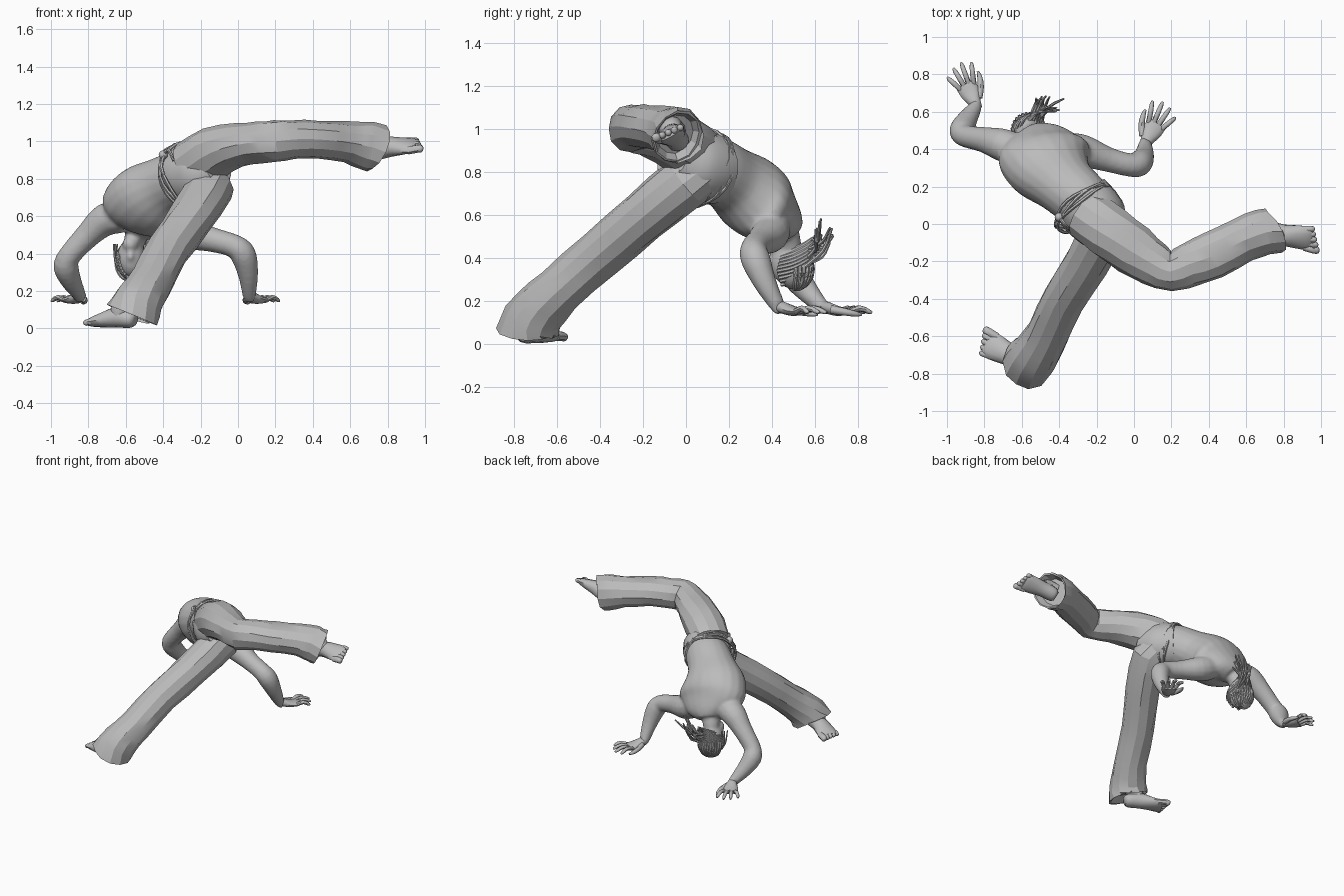
import bpy, bmesh, math, random
from mathutils import Vector as V

random.seed(4)
if "Cube" in bpy.data.objects:
    bpy.data.objects.remove(bpy.data.objects["Cube"])

grey = bpy.data.materials.new("plain grey")
grey.use_nodes = True
grey.diffuse_color = (0.5, 0.5, 0.5, 1)
grey.node_tree.nodes["Principled BSDF"].inputs["Base Color"].default_value = (0.5, 0.5, 0.5, 1)


def finish(name, bm, angle=45):
    bmesh.ops.recalc_face_normals(bm, faces=bm.faces)
    me = bpy.data.meshes.new(name)
    bm.to_mesh(me)
    bm.free()
    me.materials.append(grey)
    ob = bpy.data.objects.new(name, me)
    bpy.context.collection.objects.link(ob)
    bpy.ops.object.select_all(action='DESELECT')
    ob.select_set(True)
    bpy.context.view_layer.objects.active = ob
    bpy.ops.object.shade_smooth_by_angle(angle=math.radians(angle))
    return ob


def spline(st, steps):
    """Catmull-Rom through stations (x, y, z, half width, half depth)."""
    st = [V(s if len(s) == 5 else (*s, s[3])) for s in st]
    pts = [st[0] * 2 - st[1]] + st + [st[-1] * 2 - st[-2]]
    out = []
    for a, b, c, d in zip(pts, pts[1:], pts[2:], pts[3:]):
        for i in range(steps):
            t = i / steps
            out.append(0.5 * (2 * b + (c - a) * t + (2 * a - 5 * b + 4 * c - d) * t * t
                              + (3 * b - a - 3 * c + d) * t ** 3))
    return out + [st[-1]]


def loft(bm, st, hint=(0, 0, 1), sides=12, steps=3, fold=0, hem=None):
    """Skin elliptical rings along a path; hem makes a hollow cuff facing that way."""
    p = spline(st, steps)
    rings, hint = [], V(hint)

    def ring(c, t, a, b):
        u = (hint - t * hint.dot(t)).normalized()
        w = t.cross(u)
        vs = []
        for k in range(sides):
            an = 2 * math.pi * k / sides
            f = 1 + random.uniform(-fold, fold)
            vs.append(bm.verts.new(c + (u * a * math.cos(an) + w * b * math.sin(an)) * f))
        rings.append(vs)

    for i, s in enumerate(p):
        t = (p[min(i + 1, len(p) - 1)].xyz - p[max(i - 1, 0)].xyz).normalized()
        if hem and i == len(p) - 1:
            t = V(hem).normalized()
        ring(V(s[:3]), t, s[3], s[4])
    if hem:
        back = -(p[-1].xyz - p[-4].xyz).normalized()
        ring(V(p[-1][:3]), t, p[-1][3] * .92, p[-1][4] * .92)
        ring(V(p[-1][:3]) + back * .05, t, p[-1][3] * .74, p[-1][4] * .74)
    for r, q in zip(rings, rings[1:]):
        for k in range(sides):
            bm.faces.new((r[k], r[(k + 1) % sides], q[(k + 1) % sides], q[k]))
    bm.faces.new(rings[0])
    bm.faces.new(rings[-1])


def ellipsoid(bm, c, r):
    vs = bmesh.ops.create_uvsphere(bm, u_segments=20, v_segments=12, radius=1)["verts"]
    for v in vs:
        v.co = V(c) + V((v.co.x * r[0], v.co.y * r[1], v.co.z * r[2]))


# Body: torso, neck, head and arms fused into one skin
bm = bmesh.new()
loft(bm, [(-.22, .06, .82, .13, .13), (-.27, .12, .815, .155, .155), (-.37, .21, .765, .175, .155),
          (-.45, .30, .695, .235, .18), (-.485, .375, .63, .25, .165), (-.505, .44, .575, .185, .11),
          (-.53, .475, .52, .085, .075)], hint=(.95, .1, -.22), sides=20, steps=4)
loft(bm, [(-.52, .44, .56, .075), (-.55, .475, .48, .06), (-.565, .49, .40, .05)])
ellipsoid(bm, (-.57, .485, .375), (.076, .092, .108))
ellipsoid(bm, (-.575, .40, .385), (.018, .024, .026))
ellipsoid(bm, (-.575, .425, .45), (.044, .047, .042))
loft(bm, [(-.62, .39, .60, .09), (-.71, .425, .58, .088), (-.80, .45, .50, .069),
          (-.90, .47, .39, .061), (-.92, .50, .33, .069), (-.89, .56, .25, .055),
          (-.85, .625, .18, .037), (-.855, .645, .165, .035)], sides=14)
loft(bm, [(-.36, .40, .55, .09), (-.27, .39, .51, .088), (-.14, .345, .475, .067),
          (-.02, .315, .44, .063), (.03, .325, .39, .069), (.055, .37, .28, .053),
          (.06, .425, .18, .037), (.07, .443, .165, .035)], sides=14)
body = finish("body", bm)
rm = body.modifiers.new("fuse", 'REMESH')
rm.mode, rm.voxel_size, rm.use_smooth_shade = 'VOXEL', 0.012, True
sm = body.modifiers.new("soften", 'SMOOTH')
sm.iterations, sm.factor = 4, 0.5


# Hands: palm, four spread fingers and a thumb
def hand(name, wrist, direction, thumb):
    bm = bmesh.new()
    w, d = V(wrist), V(direction).normalized()
    s = V((d.y, -d.x, 0)).normalized() * thumb
    at = lambda f, l, z=0: w + d * f + s * l + V((0, 0, z))
    loft(bm, [(*at(-.02, 0, .008), .026, .024), (*at(.02, 0), .035, .028),
              (*at(.07, 0, -.015), .052, .024), (*at(.125, -.004, -.02), .054, .017)], hint=s)
    for i, ln in enumerate((.108, .13, .12, .09)):
        l = .039 - i * .026
        loft(bm, [(*at(.11, l, -.02), .0145), (*at(.11 + ln * .5, l * 1.45, -.004), .0135),
                  (*at(.11 + ln * .85, l * 1.8, -.018), .0115), (*at(.11 + ln, l * 1.9, -.025), .006)],
             hint=s, sides=8, steps=2)
    loft(bm, [(*at(.03, .03, -.01), .020), (*at(.08, .066, -.02), .017),
              (*at(.13, .083, -.03), .013), (*at(.16, .086, -.033), .006)], sides=8, steps=2)
    finish(name, bm)


hand("right_hand", (-.845, .635, .17), (-.40, .85, 0), 1)
hand("left_hand", (.06, .43, .17), (.45, .82, 0), -1)


# Feet: sole, instep and toes
def foot(name, heel, tip, side, ankle):
    bm = bmesh.new()
    h, e = V(heel), V(tip)
    L = e - h
    d = L.normalized()
    s = (V(side) - d * V(side).dot(d)).normalized()
    up = s.cross(d)
    if up.z < 0:
        up = -up
    at = lambda f, l, z: h + L * f + s * l + up * z
    loft(bm, [(*at(0, 0, .04), .03, .03), (*at(.08, 0, .045), .052, .045),
              (*at(.35, 0, .055), .056, .055), (*at(.6, 0, .04), .068, .041),
              (*at(.78, 0, .028), .073, .028), (*at(.86, 0, .022), .064, .018)], hint=s)
    for i in range(5):
        l = .054 - i * .027
        r = .022 if i == 0 else .0165
        f = 1 - .03 * i
        loft(bm, [(*at(.74, l, .03), r), (*at(f - .08, l * 1.08, .028), r),
                  (*at(f - .02, l * 1.1, .02), r * .9), (*at(f, l * 1.1, .016), r * .4)],
             hint=s, sides=8, steps=2)
    loft(bm, [(*ankle, .06), (*at(.25, 0, .11), .055), (*at(.3, 0, .05), .05)], hint=s)
    finish(name, bm)


foot("standing_foot", (-.55, -.76, .002), (-.83, -.615, .008), (.55, .8, 0), (-.53, -.72, .18))
foot("raised_foot", (.71, -.01, .895), (1.0, -.08, .97), (0, -.85, -.42), (.68, -.06, .99))

# Loose trousers with creased legs and flared hems
bm = bmesh.new()
loft(bm, [(-.285, .135, .815, .165), (-.23, .07, .82, .17), (-.17, .0, .84, .155),
          (-.11, -.06, .87, .10)], hint=(.9, .5, -.1), sides=16, fold=.01)
finish("trouser_seat", bm, 30)
bm = bmesh.new()
loft(bm, [(-.20, .06, .80, .12), (-.15, .0, .755, .128), (-.25, -.20, .59, .122), (-.375, -.40, .42, .116),
          (-.46, -.59, .25, .116), (-.525, -.69, .15, .130), (-.565, -.735, .07, .145)],
     hint=(1, 0, 0), sides=12, steps=2, fold=.04, hem=(-.38, -.02, -.92))
finish("standing_trouser_leg", bm, 22)
bm = bmesh.new()
loft(bm, [(-.25, .05, .87, .14), (-.13, -.04, .94, .145), (0, -.14, .98, .138, .118),
          (.11, -.215, .995, .118, .112), (.20, -.255, 1.0, .105, .112), (.30, -.215, 1.01, .118, .105),
          (.42, -.17, 1.01, .128, .102), (.58, -.085, .995, .122, .11),
          (.68, -.045, .975, .125, .13), (.74, -.04, .965, .125, .13)],
     hint=(0, 1, 0), sides=12, steps=2, fold=.035, hem=(.82, .45, -.38))
finish("raised_trouser_leg", bm, 22)

# Rope belt: three strands, a knot and loose ends
bm = bmesh.new()
centre = V((-.27, .09, .815))
n = V((-.6, .77, -.33)).normalized()
u = V((0, 0, 1)).cross(n).normalized()
w = n.cross(u)
for j in range(3):
    c = centre + n * (.018 * (j - 1))
    pts = [c + (u * math.cos(a) + w * math.sin(a)) * (.177 + .004 * math.sin(5 * a + j))
           + n * .009 * math.sin(3 * a + 2 * j)
           for a in (2 * math.pi * k / 24 for k in range(25))]
    loft(bm, [(*q, .0095) for q in pts], hint=n, sides=6, steps=1)
knot = centre + (u * .75 + w * .66) * .18
ellipsoid(bm, knot, (.024, .024, .024))
for k in (-1, 1):
    loft(bm, [(*knot, .009), (*(knot - n * .05 + w * .012), .009),
              (*(knot - n * .09 + w * .01 * k - V((0, 0, .05))), .007)], sides=6)
finish("rope_belt", bm)

# Hair: a cap over the crown, locks swept back round both sides, a few loose ends
bm = bmesh.new()
ellipsoid(bm, (-.564, .502, .352), (.083, .085, .098))
for sx in (-1, 1):
    for i in range(10):
        z = .275 + .016 * i
        bulge = .088 - .0022 * abs(i - 5) ** 2
        loft(bm, [(-.566 + sx * bulge * .75, .425 + .004 * abs(i - 4), z, .009),
                  (-.564 + sx * bulge, .49, z + .015, .010),
                  (-.555 + sx * bulge * .75, .55, z + .045, .010),
                  (-.535 + sx * bulge * .3, .59, z + .075, .006)], sides=6)
for i in range(14):
    a = -1.5 + i * .23
    arc = [V((-.566 + .086 * math.sin(a) * math.cos(b), .503 + .088 * math.cos(a) * math.cos(b),
              .352 + .10 * math.sin(b))) for b in (-1.35, -.8, -.2, .4)]
    loft(bm, [(*q, .010) for q in arc], hint=(.3, .2, 1), sides=6)
for i in range(16):
    root = V((random.uniform(-.58, -.49), .555, random.uniform(.36, .44)))
    end = V((random.uniform(-.53, -.37), random.uniform(.58, .685), random.uniform(.47, .585)))
    mid = (root + end) / 2 + V((0, .02, -.015))
    loft(bm, [(*root, .009), (*mid, .009), (*end, .005)], hint=(1, .2, .1), sides=6)
for k in range(3):
    loft(bm, [(-.635, .47, .31, .008), (-.655, .45 + .02 * k, .36, .007),
              (-.665 + .01 * k, .44 + .02 * k, .45, .004)], hint=(1, 0, 0), sides=6)
finish("hair_locks", bm)
